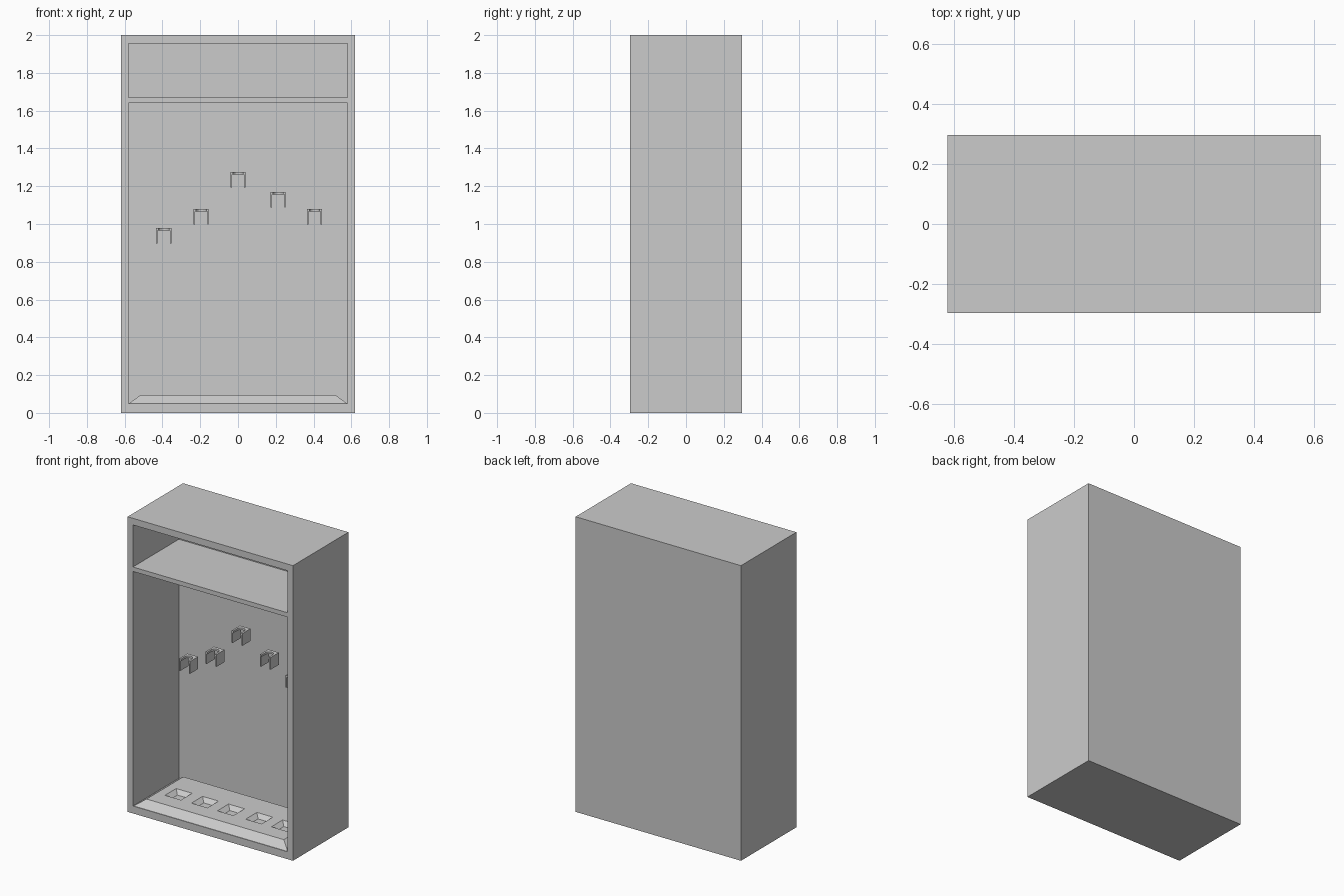
import bpy, math

if "Cube" in bpy.data.objects:
    bpy.data.objects.remove(bpy.data.objects["Cube"])

W, D, H = 0.62, 0.297, 2.0        # half width, half depth, height
BACK = 0.195                      # inner face of the back wall


def mesh_object(name, verts, faces):
    me = bpy.data.meshes.new(name)
    me.from_pydata(verts, [], faces)
    ob = bpy.data.objects.new(name, me)
    bpy.context.collection.objects.link(ob)
    return ob


def frustum(name, low, z0, high, z1):
    """Block between two rectangles (x0, x1, y0, y1) at heights z0 and z1."""
    verts = []
    for (x0, x1, y0, y1), z in ((low, z0), (high, z1)):
        verts += [(x0, y0, z), (x1, y0, z), (x1, y1, z), (x0, y1, z)]
    faces = [(3, 2, 1, 0), (4, 5, 6, 7)]
    faces += [(i, (i + 1) % 4, (i + 1) % 4 + 4, i + 4) for i in range(4)]
    return mesh_object(name, verts, faces)


def box(name, x0, x1, y0, y1, z0, z1):
    r = (x0, x1, y0, y1)
    return frustum(name, r, z0, r, z1)


def cut(target, cutter):
    m = target.modifiers.new("cut", "BOOLEAN")
    m.operation, m.solver, m.object = "DIFFERENCE", "EXACT", cutter
    bpy.context.view_layer.objects.active = target
    bpy.ops.object.modifier_apply(modifier=m.name)
    bpy.data.objects.remove(cutter)


def prism(name, outline, z0, z1):
    n = len(outline)
    verts = [(x, y, z) for z in (z0, z1) for x, y in outline]
    faces = [tuple(range(n))[::-1], tuple(range(n, 2 * n))]
    faces += [(i, (i + 1) % n, (i + 1) % n + n, i + n) for i in range(n)]
    return mesh_object(name, verts, faces)


# Cabinet shell with an upper shelf bay and a tall lower bay
shell = box("cabinet_shell", -W, W, -D, D, 0, H)
for z0, z1 in ((0.05, 1.64), (1.67, 1.955)):
    cut(shell, box("bay_cutter", -0.58, 0.58, -D - 0.1, BACK, z0, z1))

# Raised floor tray with sloping borders
floor = frustum("floor_tray", (-0.58, 0.58, -D + 0.002, BACK), 0.048,
                (-0.515, 0.515, -0.245, 0.15), 0.095)

# Fork positions: x and top height
forks = [(-0.393, 0.98), (-0.195, 1.08), (0.0, 1.275), (0.212, 1.17), (0.405, 1.08)]

for i, (x, top) in enumerate(forks, 1):
    # Tapered pocket in the tray below each fork
    y = -0.075
    cut(floor, frustum("pocket_cutter",
                       (x - 0.03, x + 0.03, y - 0.03, y + 0.03), 0.07,
                       (x - 0.06, x + 0.06, y - 0.06, y + 0.06), 0.0951))

    # Top plate with a rounded notch opening to the front
    hw, y0, y1, r, cy = 0.04, -0.01, 0.077, 0.027, 0.03
    arc = [(x + r * math.cos(a), cy + r * math.sin(a))
           for a in (math.pi * k / 8 for k in range(9))]
    outline = [(x + r, y0)] + arc + [(x - r, y0), (x - hw, y0), (x - hw, y1),
                                     (x + hw, y1), (x + hw, y0)]
    prism(f"fork_plate_{i}", outline[::-1], top - 0.014, top)

    # Side plates hanging from the top plate
    for side, s in (("left", -1), ("right", 1)):
        a, b = sorted((x + s * hw, x + s * (hw - 0.007)))
        box(f"fork_side_{side}_{i}", a, b, y0, y1, top - 0.083, top - 0.014)
